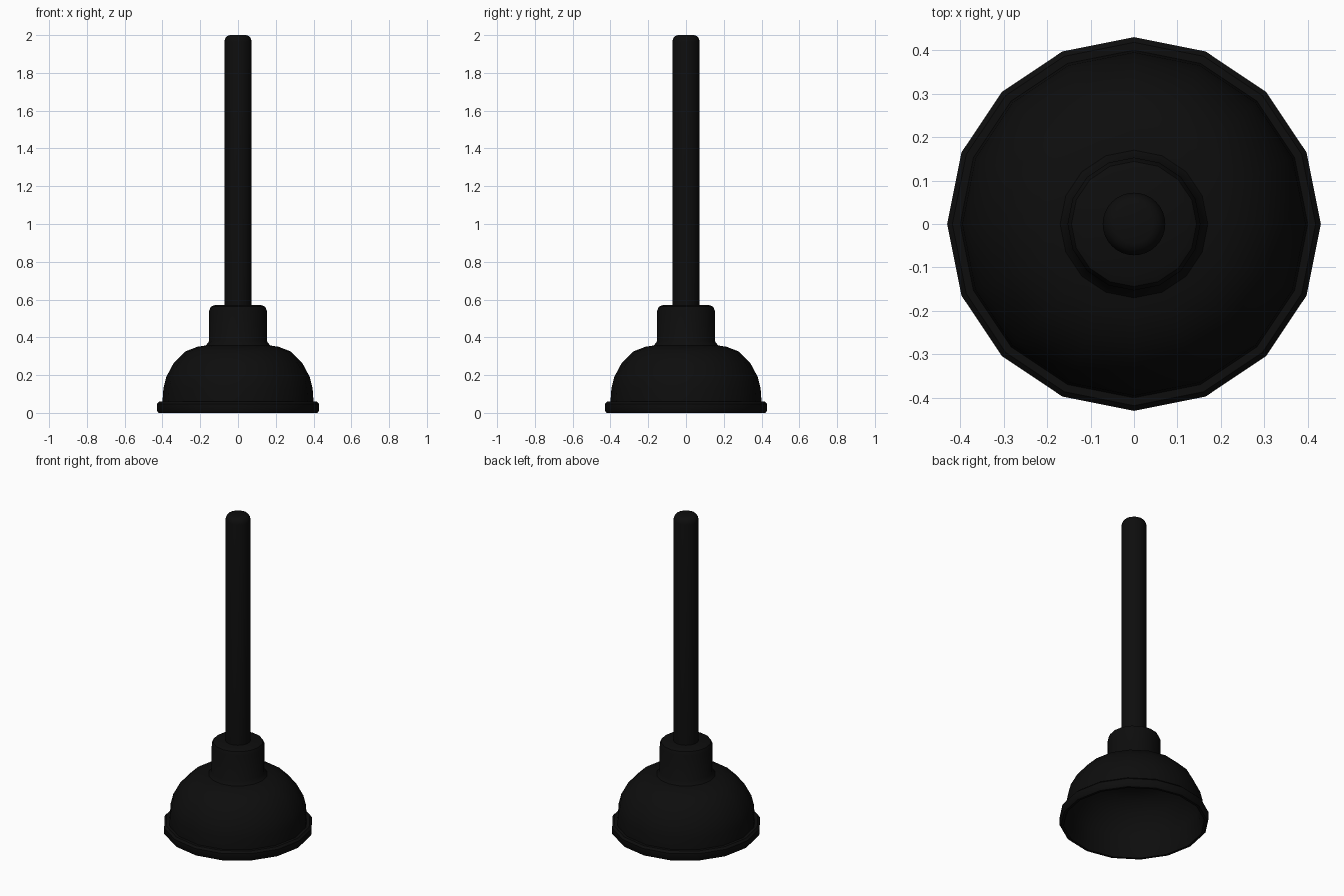
import bpy, bmesh, math

if "Cube" in bpy.data.objects:
    bpy.data.objects.remove(bpy.data.objects["Cube"])

black = bpy.data.materials.new("black_rubber")
black.diffuse_color = (0.004, 0.004, 0.004, 1)
black.use_nodes = True
black.node_tree.nodes["Principled BSDF"].inputs["Base Color"].default_value = black.diffuse_color


def lathe(name, profile, sides, angle=40):
    """Revolve an (r, z) profile around the z axis."""
    bm = bmesh.new()
    verts = [bm.verts.new((r, 0, z)) for r, z in profile]
    edges = [bm.edges.new(pair) for pair in zip(verts, verts[1:])]
    bmesh.ops.spin(bm, geom=verts + edges, cent=(0, 0, 0), axis=(0, 0, 1),
                   angle=math.tau, steps=sides, use_duplicate=False)
    bmesh.ops.remove_doubles(bm, verts=bm.verts, dist=0.0005)
    bmesh.ops.recalc_face_normals(bm, faces=bm.faces)
    mesh = bpy.data.meshes.new(name)
    bm.to_mesh(mesh)
    bm.free()
    mesh.materials.append(black)
    obj = bpy.data.objects.new(name, mesh)
    bpy.context.collection.objects.link(obj)
    bpy.ops.object.select_all(action='DESELECT')
    obj.select_set(True)
    bpy.context.view_layer.objects.active = obj
    bpy.ops.object.shade_smooth_by_angle(angle=math.radians(angle))
    return obj


# Hollow cup: collar top, dome, rim, then back up the thin inner wall
outer = [(0, 0.57), (0.125, 0.57), (0.144, 0.562), (0.153, 0.54),
         (0.153, 0.38), (0.17, 0.357), (0.215, 0.35), (0.28, 0.325),
         (0.34, 0.265), (0.38, 0.19), (0.395, 0.13), (0.40, 0.06)]
rim = [(0.418, 0.06), (0.43, 0.048), (0.43, 0.012), (0.42, 0.0), (0.405, 0.0)]
inner = [(0.388, 0.06), (0.383, 0.13), (0.369, 0.185), (0.331, 0.257),
         (0.275, 0.313), (0.213, 0.338), (0, 0.343)]
lathe("rubber_cup", outer + rim + inner, 16)

# Straight handle with a rounded top, seated in the collar
handle = [(0, 0.5), (0.072, 0.5), (0.072, 1.965), (0.068, 1.982),
          (0.058, 1.995), (0.044, 2.0), (0, 2.0)]
lathe("handle", handle, 32)
